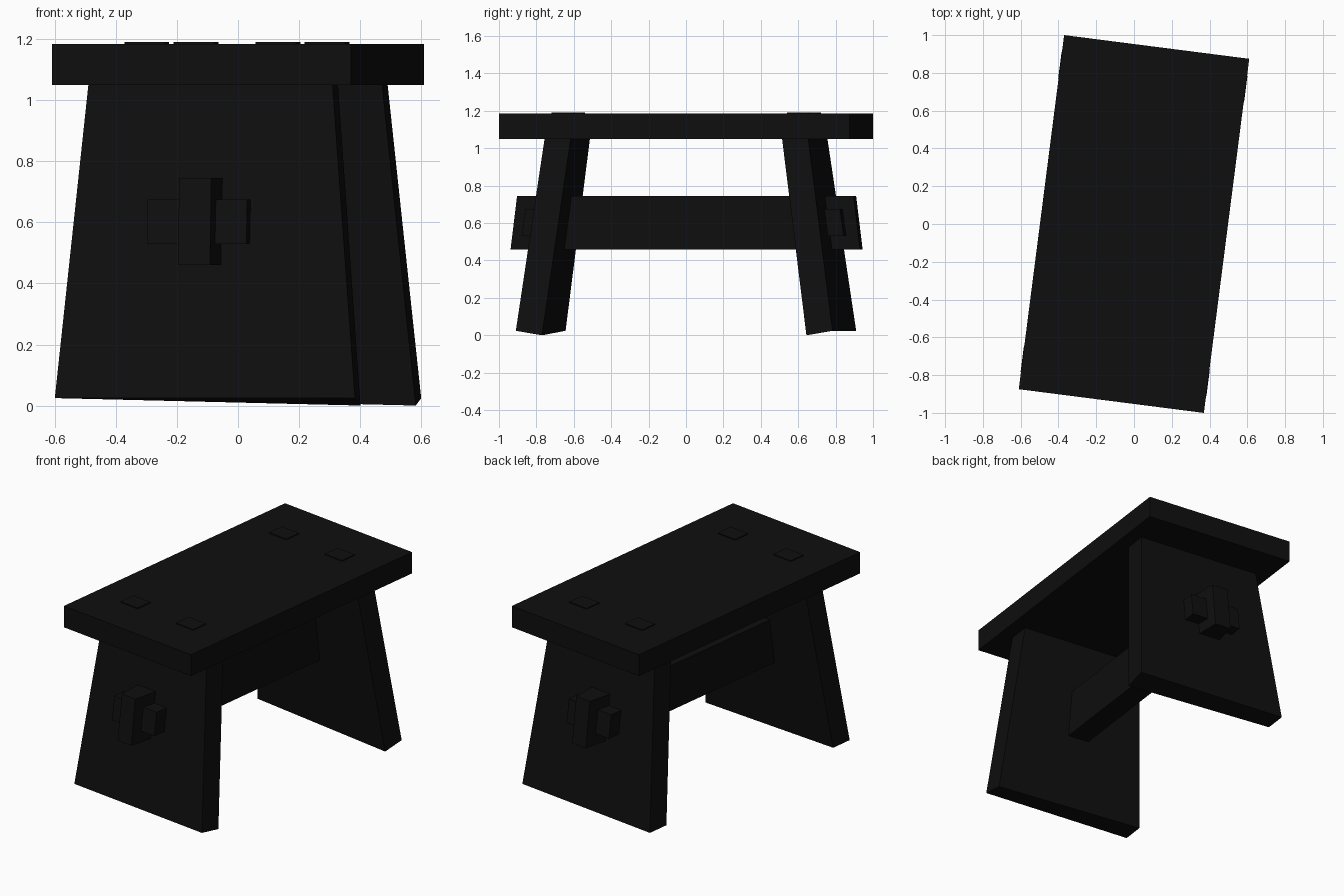
import bpy
import math

cube = bpy.data.objects.get("Cube")
if cube:
    bpy.data.objects.remove(cube, do_unlink=True)

BLACK = (0.0045, 0.0045, 0.0045, 1)
TURN = math.radians(-7.3)          # the whole stool stands slightly turned
SEAT_BOTTOM, SEAT_TOP = 1.05, 1.185
LEAN = 0.14                        # inward lean of the legs per unit height
THICK = 0.141                      # leg thickness

mat = bpy.data.materials.new("black_wood")
mat.use_nodes = True
mat.diffuse_color = BLACK
bsdf = next(n for n in mat.node_tree.nodes if n.type == "BSDF_PRINCIPLED")
bsdf.inputs["Base Color"].default_value = BLACK


def loft(name, rings):
    """Closed solid through a row of four-sided rings."""
    verts = [p for ring in rings for p in ring]
    last = len(verts) - 4
    faces = [(3, 2, 1, 0), (last, last + 1, last + 2, last + 3)]
    for r in range(0, last, 4):
        for i in range(4):
            j = (i + 1) % 4
            faces.append((r + i, r + j, r + 4 + j, r + 4 + i))
    mesh = bpy.data.meshes.new(name)
    mesh.from_pydata(verts, [], faces)
    mesh.materials.append(mat)
    obj = bpy.data.objects.new(name, mesh)
    obj.rotation_euler.z = TURN
    bpy.context.collection.objects.link(obj)
    # consistent outward normals, also for mirrored parts
    import bmesh
    bm = bmesh.new()
    bm.from_mesh(mesh)
    bmesh.ops.recalc_face_normals(bm, faces=bm.faces)
    bm.to_mesh(mesh)
    bm.free()
    return obj


def rect(x0, x1, y0, y1, z):
    return [(x0, y0, z), (x1, y0, z), (x1, y1, z), (x0, y1, z)]


def leg_face(z):
    """Distance of a leg's outer face from the middle at height z."""
    return 0.857 - LEAN * z


# Seat board
loft("seat", [rect(-0.494, 0.494, -0.945, 0.945, z) for z in (SEAT_BOTTOM, SEAT_TOP)])

for side, end in ((-1, "front"), (1, "back")):
    # Splayed, tapering leg board; one inner foot corner reaches the ground
    foot = rect(-0.496, 0.496, side * leg_face(0.024), side * (leg_face(0.024) - THICK), 0.024)
    x, y, z = foot[2]
    foot[2] = (x, y, 0)
    head = rect(-0.403, 0.403, side * leg_face(SEAT_BOTTOM),
                side * (leg_face(SEAT_BOTTOM) - THICK), SEAT_BOTTOM + 0.005)
    loft(end + "_leg", [foot, head])

    # Leg tenons coming through the seat
    for cx, hand in ((-0.22, "right"), (0.213, "left")):
        loft(f"{end}_{hand}_seat_tenon",
             [rect(cx - 0.067, cx + 0.067, side * 0.69, side * 0.58, z)
              for z in (SEAT_BOTTOM, SEAT_TOP + 0.006)])

    # Wedge locking the stretcher outside the leg
    loft(end + "_wedge",
         [rect(-0.19, 0.139, side * (leg_face(z) - 0.02), side * (leg_face(z) + 0.085), z)
          for z in (0.53, 0.675)])

# Stretcher with narrowing ends, cut to the lean of the legs
LOW, HIGH, MID = 0.46, 0.745, -0.025
rings = []
for low_y, high_y, half in ((-0.942, -0.907, 0.053), (-0.79, -0.752, 0.07),
                            (0.79, 0.752, 0.07), (0.942, 0.907, 0.053)):
    rings.append([(MID - half, low_y, LOW), (MID + half, low_y, LOW),
                  (MID + half, high_y, HIGH), (MID - half, high_y, HIGH)])
loft("stretcher", rings)
